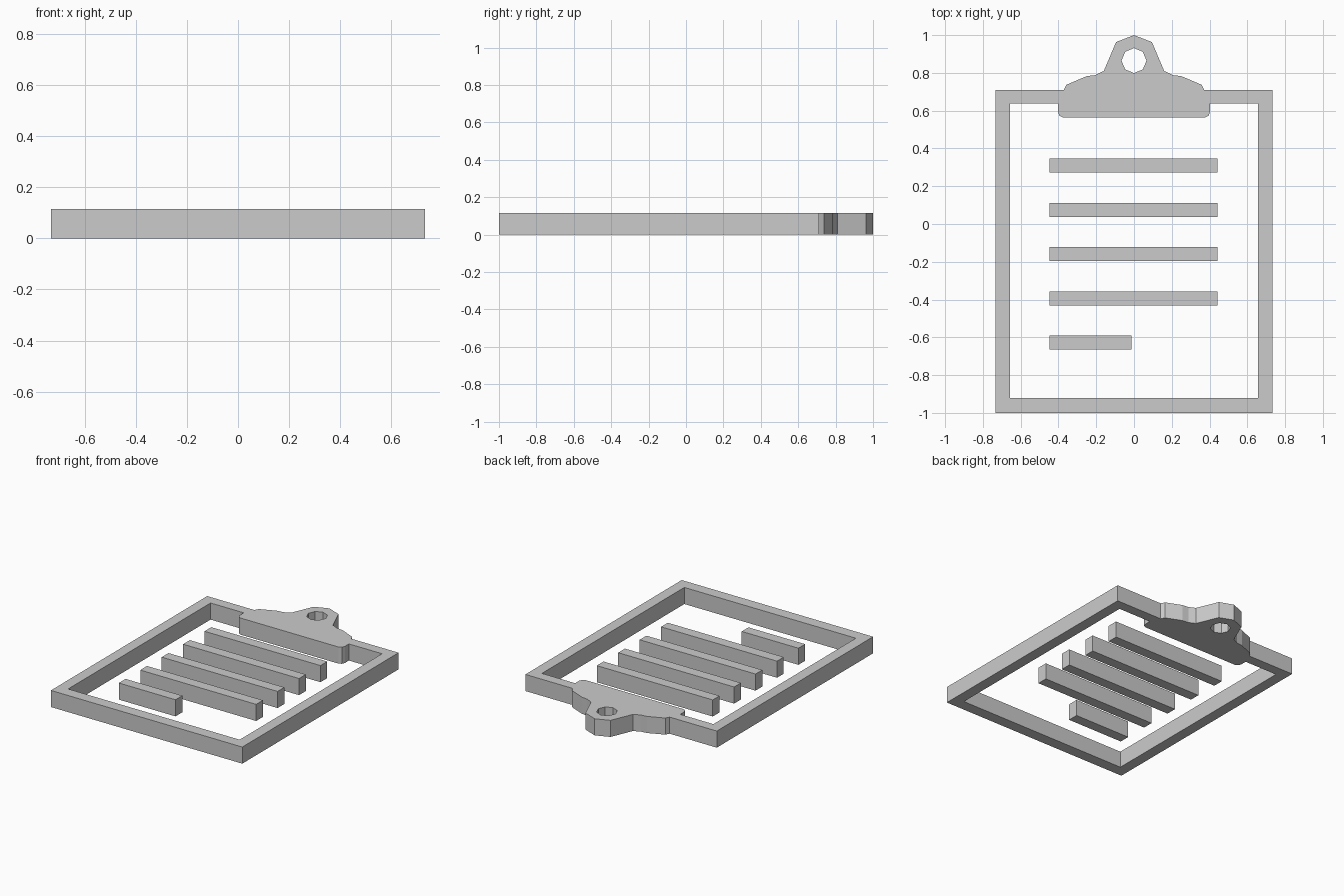
import bpy, bmesh, math

if "Cube" in bpy.data.objects:
    bpy.data.objects.remove(bpy.data.objects["Cube"])

HEIGHT = 0.115


def mirrored(half):
    """Extend a right-hand half profile with its mirror image in x."""
    return half + [(-x, y) for x, y in reversed(half) if x > 0]


def extruded(name, loops):
    """Solid plate from closed 2D loops; inner loops become holes."""
    curve = bpy.data.curves.new(name + "_profile", 'CURVE')
    curve.dimensions, curve.fill_mode = '2D', 'BOTH'
    curve.extrude = HEIGHT / 2
    for loop in loops:
        spline = curve.splines.new('POLY')
        spline.points.add(len(loop) - 1)
        for point, (x, y) in zip(spline.points, loop):
            point.co = (x, y, 0, 1)
        spline.use_cyclic_u = True
    temp = bpy.data.objects.new(name + "_profile", curve)
    bpy.context.collection.objects.link(temp)
    bpy.context.view_layer.update()
    mesh = bpy.data.meshes.new_from_object(
        temp.evaluated_get(bpy.context.evaluated_depsgraph_get()))
    bpy.data.objects.remove(temp)
    bpy.data.curves.remove(curve)

    # weld caps to walls, stand on the ground, keep flat faces
    bm = bmesh.new()
    bm.from_mesh(mesh)
    bmesh.ops.remove_doubles(bm, verts=bm.verts, dist=0.0005)
    bmesh.ops.translate(bm, verts=bm.verts, vec=(0, 0, HEIGHT / 2))
    bmesh.ops.recalc_face_normals(bm, faces=bm.faces)
    for face in bm.faces:
        face.smooth = False
    bm.to_mesh(mesh)
    bm.free()
    mesh.name = name
    obj = bpy.data.objects.new(name, mesh)
    bpy.context.collection.objects.link(obj)
    return obj


# Board frame and clip share one silhouette: clip top rises out of the outer edge
outer = mirrored([(0, 1.0), (0.095, 0.963), (0.16, 0.81), (0.205, 0.788),
                  (0.25, 0.783), (0.358, 0.737), (0.372, 0.71),
                  (0.733, 0.71), (0.733, -1.0)])
# Clip jaw hangs into the window
window = mirrored([(0.375, 0.563), (0.395, 0.573), (0.403, 0.595),
                   (0.403, 0.638), (0.657, 0.638), (0.657, -0.92)])
# Octagonal hanging hole
hole = [(0.066 * math.sin(i * math.pi / 4), 0.865 + 0.066 * math.cos(i * math.pi / 4))
        for i in range(8)]
extruded("clipboard_frame_and_clip", [outer, window, hole])

# Text lines, the last one short
for i, right in enumerate([0.441] * 4 + [-0.013]):
    left, y, h = -0.447, 0.309 - 0.2343 * i, 0.037
    extruded(f"page_line_{i + 1}",
             [[(left, y - h), (right, y - h), (right, y + h), (left, y + h)]])
